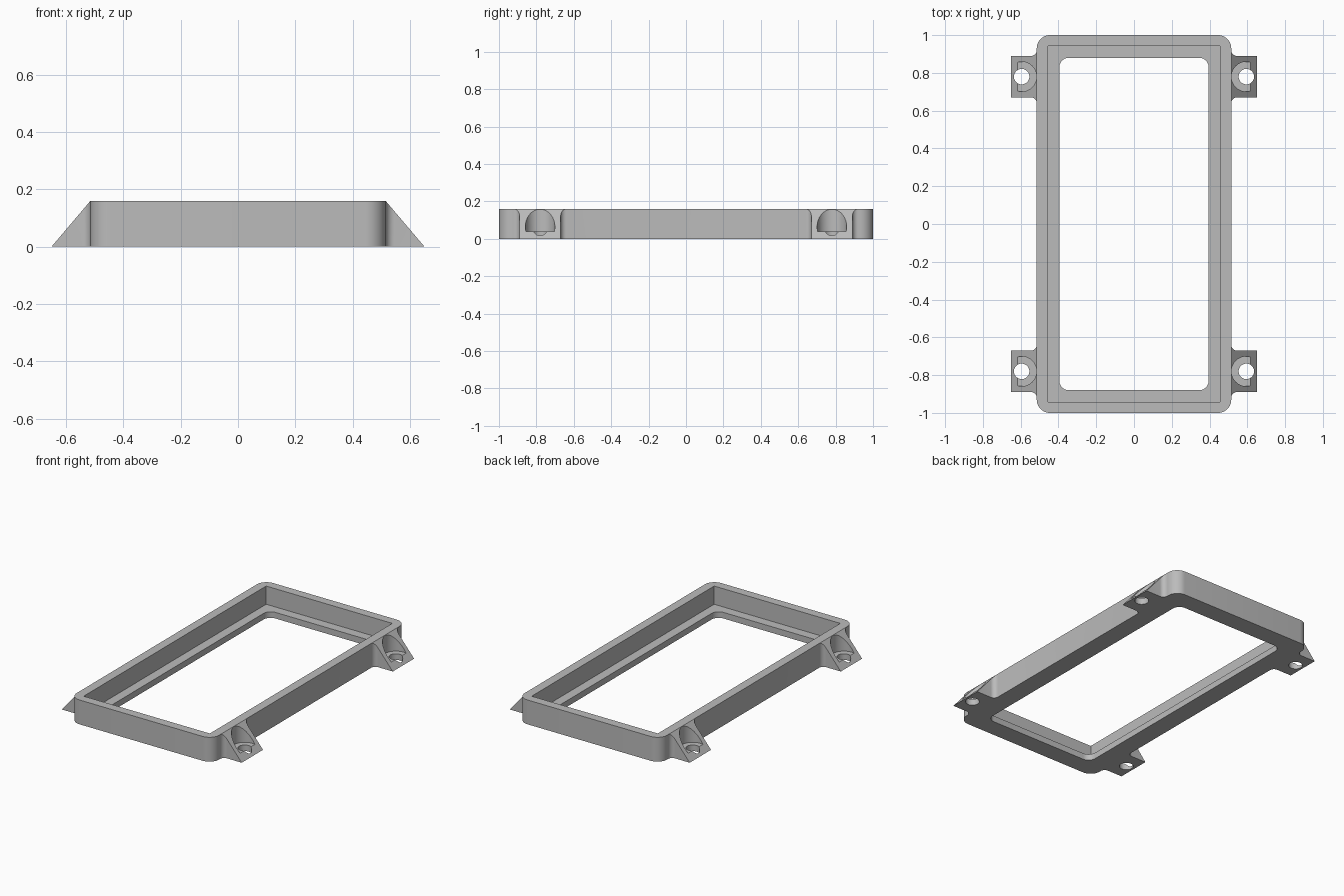
import bpy, bmesh
from math import cos, sin, pi
from mathutils import Vector

cube = bpy.data.objects.get("Cube")
if cube:
    bpy.data.objects.remove(cube, do_unlink=True)

HEIGHT = 0.159      # overall frame height
HALF_X = 0.515      # outer half width
LIP = 0.04          # thickness of the bottom lip and of the screw seats
TAB_X, TAB_Y = 0.65, 0.78
TAB_HALF = 0.11
HOLE_X = 0.595

grey = bpy.data.materials.new("plain grey")
grey.use_nodes = True
grey.diffuse_color = (0.5, 0.5, 0.5, 1)
grey.node_tree.nodes["Principled BSDF"].inputs["Base Color"].default_value = (0.5, 0.5, 0.5, 1)


def arc(cx, cy, r, start, end, steps):
    angles = [start + (end - start) * i / steps for i in range(steps + 1)]
    return [(cx + r * cos(a), cy + r * sin(a)) for a in angles]


def rounded_rect(hx, hy, r):
    pts = []
    for i, (sx, sy) in enumerate([(1, 1), (-1, 1), (-1, -1), (1, -1)]):
        pts += arc(sx * (hx - r), sy * (hy - r), r, i * pi / 2, (i + 1) * pi / 2, 10)
    return pts


def circle(cx, cy, r, steps=48):
    return arc(cx, cy, r, 0, 2 * pi, steps)[:-1]


def prism(name, outline, z0, z1, slope=None):
    """Extrude an outline upward, optionally trimmed by a (point, normal) plane."""
    bm = bmesh.new()
    base = bm.faces.new([bm.verts.new((x, y, z0)) for x, y in outline])
    top = bmesh.ops.extrude_face_region(bm, geom=[base])["geom"]
    bmesh.ops.translate(bm, vec=(0, 0, z1 - z0),
                        verts=[g for g in top if isinstance(g, bmesh.types.BMVert)])
    if slope:
        bmesh.ops.bisect_plane(bm, geom=bm.verts[:] + bm.edges[:] + bm.faces[:],
                               plane_co=slope[0], plane_no=slope[1], clear_outer=True)
        bmesh.ops.holes_fill(bm, edges=[e for e in bm.edges if e.is_boundary], sides=0)
    bmesh.ops.recalc_face_normals(bm, faces=bm.faces)
    mesh = bpy.data.meshes.new(name)
    bm.to_mesh(mesh)
    bm.free()
    mesh.materials.append(grey)
    obj = bpy.data.objects.new(name, mesh)
    bpy.context.collection.objects.link(obj)
    return obj


def apply(obj, mod):
    with bpy.context.temp_override(object=obj, active_object=obj, selected_objects=[obj]):
        bpy.ops.object.modifier_apply(modifier=mod.name)


def combine(target, other, operation):
    mod = target.modifiers.new("combine", 'BOOLEAN')
    mod.operation, mod.solver, mod.object = operation, 'EXACT', other
    apply(target, mod)
    bpy.data.objects.remove(other, do_unlink=True)


# Rounded outer frame with a square-cornered pocket above a rounded opening
frame = prism("frame", rounded_rect(HALF_X, 1.0, 0.07), 0, HEIGHT)
pocket = [(0.456, 0.942), (-0.456, 0.942), (-0.456, -0.942), (0.456, -0.942)]
combine(frame, prism("pocket_cutter", pocket, LIP, 0.3), 'DIFFERENCE')
combine(frame, prism("opening_cutter", rounded_rect(0.395, 0.88, 0.05), -0.1, 0.3), 'DIFFERENCE')

# Sloped mounting tab with fillets where it meets the frame wall
R = 0.03
lower, upper = TAB_Y - TAB_HALF, TAB_Y + TAB_HALF
outline = [(0.49, lower - R)]
outline += arc(HALF_X + R, lower - R, R, pi, pi / 2, 8)
outline += [(0.75, lower), (0.75, upper)]
outline += arc(HALF_X + R, upper + R, R, -pi / 2, -pi, 8)
outline += [(0.49, upper + R)]
slope = (Vector((TAB_X, 0, 0)), Vector((HEIGHT, 0, TAB_X - HALF_X)))
tabs = prism("mounting_tabs", outline, 0, HEIGHT, slope)

# Screw seat and through hole
combine(tabs, prism("seat_cutter", circle(HOLE_X, TAB_Y, 0.079), LIP, 0.3), 'DIFFERENCE')
combine(tabs, prism("hole_cutter", circle(HOLE_X, TAB_Y, 0.041), -0.1, 0.3), 'DIFFERENCE')

# Repeat the tab at all four places and join it to the frame
mirror = tabs.modifiers.new("mirror", 'MIRROR')
mirror.use_axis = (True, True, False)
mirror.use_mirror_merge = False
apply(tabs, mirror)
combine(frame, tabs, 'UNION')

bpy.ops.object.select_all(action='DESELECT')
frame.select_set(True)
bpy.context.view_layer.objects.active = frame
bpy.ops.object.shade_smooth_by_angle(angle=pi / 6)
